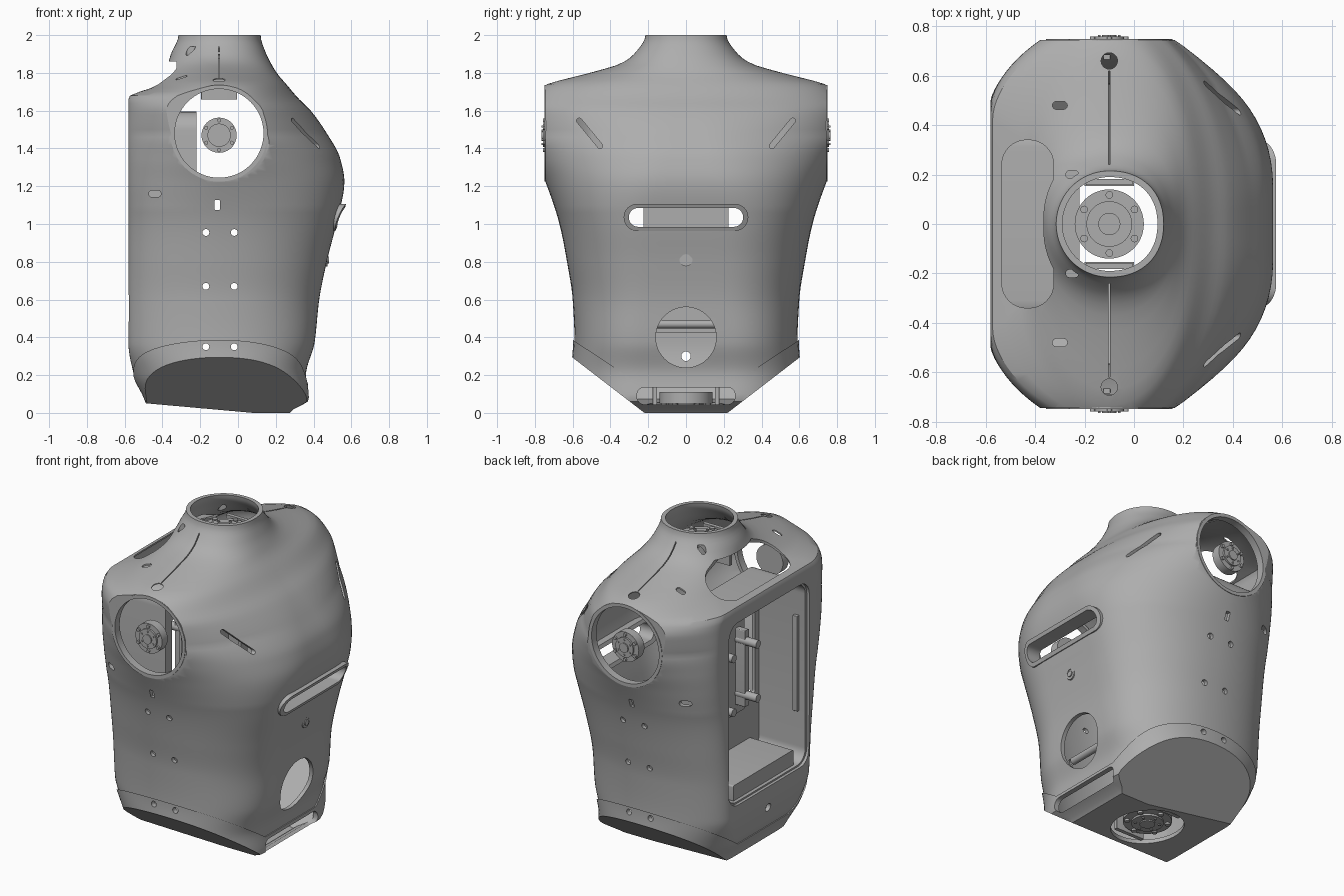
import bpy, bmesh
from math import sin, cos, pi
from mathutils import Vector

if "Cube" in bpy.data.objects:
    bpy.data.objects.remove(bpy.data.objects["Cube"])

GREY = bpy.data.materials.new("shell grey")
GREY.use_nodes = True
GREY.diffuse_color = (.42, .42, .42, 1)
GREY.node_tree.nodes["Principled BSDF"].inputs["Base Color"].default_value = (.42, .42, .42, 1)

CX, SHOULDER_Y, SHOULDER_Z = -.1, .745, 1.48
CUTTERS = []

# height, back x, back half width, side y, front half width, front x
ROWS = [
    (0, -.47, .2, .6, .2, .27), (.07, -.49, .22, .6, .22, .37),
    (.2, -.55, .28, .6, .22, .36), (.37, -.58, .36, .59, .22, .405),
    (.6, -.58, .38, .6, .2, .43), (.8, -.58, .4, .63, .2, .47),
    (1, -.58, .42, .67, .2, .52), (1.225, -.58, .47, .745, .15, .563),
    (1.35, -.58, .49, .8, .12, .54), (1.48, -.58, .5, .848, .1, .47),
    (1.6, -.58, .48, .85, .07, .385), (1.67, -.58, .44, .815, .05, .315),
    (1.735, -.43, .3, .745, .03, .26), (1.8, -.385, .1, .51, 0, .205),
    (1.85, -.37, .03, .345, 0, .175), (1.9, -.355, 0, .275, 0, .15), (2, -.315, 0, .215, 0, .12)]


def slope(i, c):
    """Monotone slope of one column at a row."""
    if i in (0, len(ROWS) - 1):
        return 0
    a, b, d = ROWS[i - 1], ROWS[i], ROWS[i + 1]
    s, t = (b[c] - a[c]) / (b[0] - a[0]), (d[c] - b[c]) / (d[0] - b[0])
    return 2 * s * t / (s + t) if s * t > 0 else 0


def measures(z):
    i = max(k for k in range(len(ROWS) - 1) if ROWS[k][0] <= z + 1e-9)
    a, b = ROWS[i], ROWS[i + 1]
    h = b[0] - a[0]
    t = min(1, max(0, (z - a[0]) / h))
    s = t * t * (3 - 2 * t)
    return [a[c] + (b[c] - a[c]) * s + h * (t * (1 - t) ** 2 * slope(i, c) - t * t * (1 - t) * slope(i + 1, c))
            for c in range(1, len(a))]


def section(z, grow, inset):
    """Outline of the torso at one height, going once around."""
    xb, yb, sy, yf, xf = measures(z)
    xb, sy, xf = xb + inset, sy - inset, xf - inset
    near = max(0, 1 - abs(z - SHOULDER_Z) / .4)
    quarter = [k * pi / 40 for k in range(21)]
    half = [(xf, yf * k / 3) for k in range(3)]
    p = 2 / (2.2 - .4 * near)
    half += [(CX + (xf - CX) * abs(cos(t)) ** p, yf + (sy - yf) * sin(t) ** p) for t in quarter]
    p = 2 / (2 - .55 * near)
    half += [(CX + (xb - CX) * sin(t) ** p, yb + (sy - yb) * abs(cos(t)) ** p) for t in quarter[1:]]
    half += [(xb, yb * (1 - k / 4)) for k in range(1, 5)]
    full = half + [(x, -y) for x, y in half[-2:0:-1]]
    return [(CX + (x - CX) * grow, y * grow) for x, y in full]


def finish(bm, name):
    bmesh.ops.recalc_face_normals(bm, faces=bm.faces)
    mesh = bpy.data.meshes.new(name)
    bm.to_mesh(mesh)
    bm.free()
    mesh.materials.append(GREY)
    ob = bpy.data.objects.new(name, mesh)
    bpy.context.collection.objects.link(ob)
    return ob


def slice_off(bm, co, no, inset):
    no = Vector(no).normalized()
    geom = bm.verts[:] + bm.edges[:] + bm.faces[:]
    bmesh.ops.bisect_plane(bm, geom=geom, plane_co=Vector(co) - no * inset, plane_no=no, clear_outer=True)
    bmesh.ops.holes_fill(bm, edges=[e for e in bm.edges if e.is_boundary], sides=0)


def torso(name, grow=1, inset=0):
    bm = bmesh.new()
    zs = [k / 50 for k in range(101)]
    if inset:
        zs.append(2.05)
    rings = [[bm.verts.new((x, y, z)) for x, y in section(z, grow, inset)] for z in zs]
    n = len(rings[0])
    for a, b in zip(rings, rings[1:]):
        for i in range(n):
            j = (i + 1) % n
            bm.faces.new((a[i], a[j], b[j], b[i]))
    bm.faces.new(rings[0])
    bm.faces.new(rings[-1])
    bmesh.ops.remove_doubles(bm, verts=bm.verts, dist=1e-5)
    bmesh.ops.recalc_face_normals(bm, faces=bm.faces)
    # sloping underside, flat hip faces and flat shoulder mouths
    slice_off(bm, (-.48, 0, .05), (-.05, 0, -.56), inset)
    for s in (1, -1):
        slice_off(bm, (0, s * .22, 0), (0, s * .3, -.39), inset)
        slice_off(bm, (0, s * SHOULDER_Y, 0), (0, s, 0), inset)
    return finish(bm, name)


def rounded(u, v, hu, hv=None, r=None, turn=0, n=8):
    """Rounded rectangle outline; a circle when only one size is given."""
    hv = hu if hv is None else hv
    r = min(hu, hv) if r is None else r
    pts = []
    for q, (su, sv) in enumerate(((1, 1), (-1, 1), (-1, -1), (1, -1))):
        for k in range(n + 1):
            t = (q + k / n) * pi / 2
            a, b = su * (hu - r) + r * cos(t), sv * (hv - r) + r * sin(t)
            pts.append((u + a * cos(turn) - b * sin(turn), v + a * sin(turn) + b * cos(turn)))
    return pts


def prism(bm, axis, pts, lo, hi):
    place = {"x": lambda u, v, w: (w, u, v), "y": lambda u, v, w: (u, w, v), "z": lambda u, v, w: (u, v, w)}[axis]
    ends = [[bm.verts.new(place(u, v, w)) for u, v in pts] for w in (lo, hi)]
    n = len(pts)
    for i in range(n):
        j = (i + 1) % n
        bm.faces.new((ends[0][i], ends[0][j], ends[1][j], ends[1][i]))
    bm.faces.new(ends[0])
    bm.faces.new(ends[1])
    bmesh.ops.remove_doubles(bm, verts=ends[0] + ends[1], dist=1e-5)


def solid(name, *parts):
    bm = bmesh.new()
    for part in parts:
        prism(bm, *part)
    return finish(bm, name)


def cutter(ob):
    ob.hide_render = True
    CUTTERS.append(ob)
    return ob


def cut(ob, tool):
    mod = ob.modifiers.new("cut", "BOOLEAN")
    mod.operation, mod.solver, mod.object = "DIFFERENCE", "EXACT", tool
    bpy.context.view_layer.objects.active = ob
    bpy.ops.object.modifier_apply(modifier=mod.name)


# every opening in the shell
holes = [
    ("z", rounded(CX, 0, .21, n=16), -.1, .2),                  # waist
    ("x", rounded(0, 1.01, .4, .575, .09), -.7, -.5),           # back bay
    ("x", rounded(0, .3, .025), -.7, -.45),                     # cable hole
    ("z", rounded(-.43, 0, .105, .34, .1), 1.6, 1.86),          # carry handle
    ("x", rounded(0, 1.035, .305, .052), .38, .7),              # chest slot
    ("x", rounded(0, .4, .16, n=16), .2, .6),                   # belly port
    ("x", rounded(0, .81, .03), .35, .6),                       # button socket
    ("x", rounded(0, .09, .26, .045, .04), .2, .5)]             # bottom lip
mouths = []
for s in (1, -1):
    side = sorted((s * .5, s * .9))
    mouths.append(("y", rounded(CX, SHOULDER_Z, .235, n=16), *side))
    holes += [("x", rounded(s * .51, 1.48, .1, .014, turn=s * .88), .2, .7),
              ("y", rounded(-.11, 1.1, .014, .026, .004), *side),
              ("y", rounded(-.44, 1.16, .032, .018), *side),
              ("z", rounded(CX, s * .66, .033), 1.73, 1.9),
              ("z", rounded(-.3, s * .48, .03, .016), 1.65, 1.9),
              ("z", rounded(-.25, s * .2, .026, .016), 1.7, 1.94),
              ("z", rounded(CX, s * .43, .003, .19, .001), 1.72, 1.94)]
    holes += [("y", rounded(x, z, .018), *side) for x in (-.17, -.02) for z in (.35, .67, .955)]
openings = cutter(solid("opening_cutter", *holes, *mouths))
cavity = cutter(torso("cavity_cutter", inset=.025))

# hollow main shell and the flared band around its base
shell = torso("torso_shell")
arch = [(-.8, .52), (-.25, .155), (.25, .155), (.8, .52), (.8, 2.2), (-.8, 2.2)]
band = torso("base_band", 1.014)
cut(band, cutter(solid("band_cutter", ("x", arch, -1, 1))))
for part in (shell, band):
    cut(part, cavity)
    cut(part, openings)

# round collars of the shoulder mouths
collars = solid("shoulder_collars", *[("y", rounded(CX, SHOULDER_Z, .256, n=16), s * .7, s * .748) for s in (1, -1)])
cut(collars, cutter(solid("mouth_cutter", *mouths)))

# protruding lip of the chest slot, leaning forward at the top
slot_rim = solid("slot_rim", ("x", rounded(0, 1.035, .33, .072), .455, .55))
cut(slot_rim, cutter(solid("slot_cutter", ("x", rounded(0, 1.035, .303, .05), .3, .8))))
for v in slot_rim.data.vertices:
    v.co.x += (v.co.z - 1.035) * .4 - 1.2 * max(0, abs(v.co.y) - .2) ** 2

solid("chest_button", ("x", rounded(0, .81, .034), .43, .475), ("x", rounded(0, .81, .018), .47, .482))

# open bay in the back with its fittings
tray = solid("back_tray", ("x", rounded(0, 1.01, .41, .585, .1), -.562, -.22))
cut(tray, cutter(solid("tray_cutter", ("x", rounded(0, 1.01, .385, .565, .08), -.7, -.24))))
windows = [("x", rounded(s * .285, 1.1, .06, .3, .02), -.3, -.1) for s in (1, -1)]
cut(tray, cutter(solid("window_cutter", *windows)))
solid("tray_step", ("x", rounded(0, .49, .3, .05, .01), -.54, -.235))
solid("tray_board", ("x", rounded(0, 1.07, .19, .3, .01), -.275, -.235))
solid("tray_posts", *[("x", rounded(y, z, .025), -.42, -.27) for y in (-.12, .12) for z in (.9, 1.24)])
solid("tray_bracket", *[("x", rounded(y, 1.07, .02, .24, .005), -.34, -.27) for y in (-.12, .12)])
solid("side_rails", *[("x", rounded(s * .375, 1.05, .012, .3, .004), -.52, -.49) for s in (1, -1)])
solid("belly_bar", ("y", rounded(.2, .47, .022), -.3, .3))


def motor(name, axis, u, v, r, back, face):
    """Flanged disc with a raised hub and a ring of bolts."""
    out = .012 if face > back else -.012
    parts = [(axis, rounded(u, v, r, n=12), back, face),
             (axis, rounded(u, v, r * .66, n=12), face, face + out),
             (axis, rounded(u, v, r * .32), face + out, face + 1.6 * out)]
    for k in range(6):
        t = (k + .5) * pi / 3
        parts.append((axis, rounded(u + r * .84 * cos(t), v + r * .84 * sin(t), r * .11, n=3), face, face + out))
        parts.append((axis, rounded(u + r * .5 * cos(t), v + r * .5 * sin(t), r * .06, n=3),
                      face + out, face + 1.5 * out))
    solid(name, *parts)


motor("neck_motor", "z", CX, 0, .14, 1.83, 1.88)
motor("waist_motor", "z", CX, 0, .14, .11, .05)
for s, label in ((1, "left"), (-1, "right")):
    motor(label + "_shoulder_motor", "y", CX, 1.47, .093, s * .69, s * .746)
    solid(label + "_neck_bracket", ("z", rounded(CX, s * .17, .095, .012, .003), 1.66, 1.88))
    solid(label + "_waist_bracket", ("z", rounded(CX, s * .165, .1, .012, .003), .04, .2))

# drop the cutters, then smooth the skin with crisp cut edges
for ob in CUTTERS:
    bpy.data.objects.remove(ob)
for ob in bpy.context.scene.objects:
    ob.select_set(ob.type == "MESH")
bpy.context.view_layer.objects.active = shell
bpy.ops.object.shade_smooth_by_angle(angle=.55)
